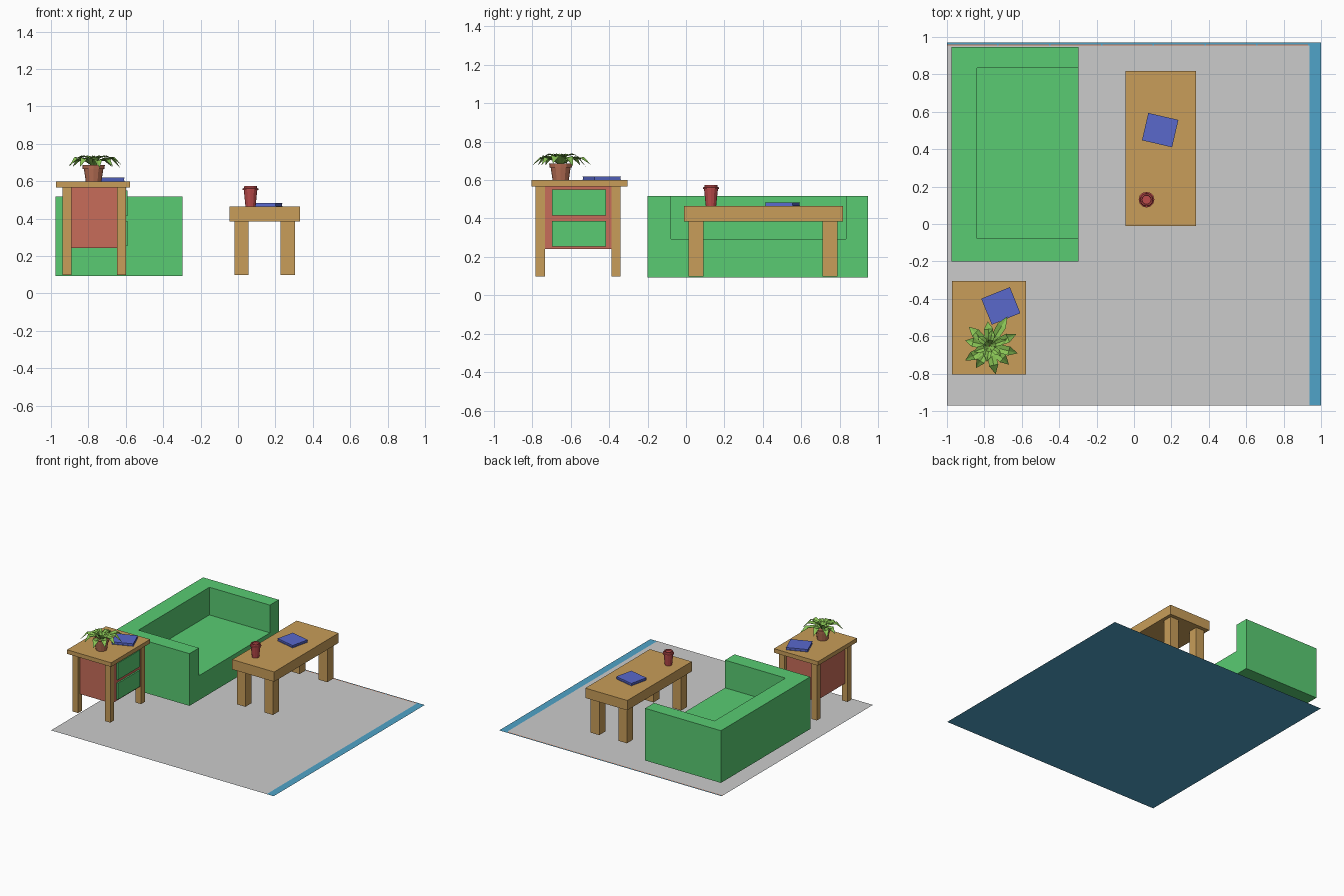
import bpy, bmesh, math, random
from mathutils import Matrix, Vector

if "Cube" in bpy.data.objects:
    bpy.data.objects.remove(bpy.data.objects["Cube"])

random.seed(4)


def material(name, rgb):
    m = bpy.data.materials.new(name)
    m.diffuse_color = (*rgb, 1)
    m.use_nodes = True
    m.node_tree.nodes["Principled BSDF"].inputs["Base Color"].default_value = m.diffuse_color
    return m


GREEN = material("fabric_green", (0.10, 0.60, 0.17))
WOOD = material("wood", (0.58, 0.34, 0.10))
RED = material("red", (0.57, 0.15, 0.10))
CUP = material("cup_red", (0.50, 0.07, 0.07))
BLUE = material("book_blue", (0.10, 0.14, 0.60))
LEAF = material("leaf", (0.25, 0.55, 0.09))
CLAY = material("clay", (0.48, 0.16, 0.09))
TILE = material("tile", (0.57, 0.18, 0.09))
BASE = material("base_blue", (0.08, 0.37, 0.58))


def finish(name, bm, mat=None):
    me = bpy.data.meshes.new(name)
    bm.to_mesh(me)
    bm.free()
    ob = bpy.data.objects.new(name, me)
    bpy.context.collection.objects.link(ob)
    if mat:
        me.materials.append(mat)
    return ob


def box(name, x, y, z, mat):
    bm = bmesh.new()
    bmesh.ops.create_cube(bm, size=1)
    for v in bm.verts:
        v.co = [r[0] if c < 0 else r[1] for c, r in zip(v.co, (x, y, z))]
    return finish(name, bm, mat)


def rect(bm, x0, x1, y0, y1, z):
    bm.faces.new([bm.verts.new(p) for p in
                  ((x0, y0, z), (x1, y0, z), (x1, y1, z), (x0, y1, z))])


def lathe(name, profile, sides, loc, mat):
    bm = bmesh.new()
    rings = [[bm.verts.new((r * math.cos(2 * math.pi * i / sides),
                            r * math.sin(2 * math.pi * i / sides), z))
              for i in range(sides)] for r, z in profile]
    for a, b in zip(rings, rings[1:]):
        for i in range(sides):
            j = (i + 1) % sides
            bm.faces.new((a[i], a[j], b[j], b[i]))
    bm.faces.new(rings[0][::-1])
    bm.faces.new(rings[-1])
    ob = finish(name, bm, mat)
    ob.location = loc
    return ob


def table(name, x, y, z, thick, leg, legs_x, legs_y):
    box(name + "_top", x, y, (z - thick, z), WOOD)
    for i, lx in enumerate(legs_x):
        for j, ly in enumerate(legs_y):
            box(f"{name}_leg_{i}{j}", (lx, lx + leg), (ly, ly + leg),
                (0.098, z - thick), WOOD)


def book(name, loc, angle):
    bm = bmesh.new()
    # two covers with a slightly inset page block
    for w, d, z0, z1 in ((0.165, 0.15, 0, 0.004), (0.16, 0.145, 0.004, 0.016),
                         (0.165, 0.15, 0.016, 0.02)):
        bmesh.ops.create_cube(bm, size=1, matrix=Matrix.Translation((0, 0, (z0 + z1) / 2))
                              @ Matrix.Diagonal((w, d, z1 - z0, 1)))
    ob = finish(name, bm, BLUE)
    ob.location = loc
    ob.rotation_euler.z = math.radians(angle)


# Floor: base sheet, tiles, thin rug layer
bm = bmesh.new()
rect(bm, -1, 1, -0.97, 0.97, 0)
finish("floor_base", bm, BASE)
bm = bmesh.new()
rows, cols = 10, 7
for r in range(rows):
    for c in range(cols):
        w, h = 1.938 / cols, 1.935 / rows
        x, y = -1 + c * w, -0.97 + r * h
        rect(bm, x, x + w - 0.008, y, y + h - 0.004, 0.0006)
finish("floor_tiles", bm, TILE)
bm = bmesh.new()
rect(bm, -1, 0.938, -0.97, 0.955, 0.0008)
finish("floor_rug", bm)

# Sofa: one solid with the seat well stepped in
box("sofa_seat", (-0.84, -0.296), (-0.078, 0.833), (0.093, 0.292), GREEN)
box("sofa_back", (-0.977, -0.84), (-0.2, 0.947), (0.093, 0.517), GREEN)
box("sofa_front_arm", (-0.84, -0.296), (-0.2, -0.078), (0.093, 0.517), GREEN)
box("sofa_rear_arm", (-0.84, -0.296), (0.833, 0.947), (0.093, 0.517), GREEN)

# Coffee table
table("coffee_table", (-0.045, 0.332), (-0.01, 0.818), 0.464, 0.08, 0.077,
      (-0.02, 0.228), (0.014, 0.711))

# Side table with two drawers
table("side_table", (-0.973, -0.577), (-0.805, -0.305), 0.599, 0.033, 0.048,
      (-0.938, -0.648), (-0.782, -0.388))
for i, (z0, z1) in enumerate(((0.242, 0.403), (0.403, 0.566))):
    box(f"drawer_case_{i}", (-0.915, -0.603), (-0.755, -0.362), (z0, z1), RED)
    box(f"drawer_front_{i}", (-0.61, -0.591), (-0.698, -0.415),
        (z0 + 0.012, z1 - 0.016), GREEN)

# Books
book("coffee_table_book", (0.14, 0.502, 0.464), -13)
book("side_table_book", (-0.712, -0.438, 0.599), 22)

# Cup with lid rim
lathe("cup", [(0.027, 0), (0.036, 0.088), (0.042, 0.088), (0.042, 0.097),
              (0.035, 0.099), (0.033, 0.111), (0.026, 0.111), (0.024, 0.102)],
      12, (0.067, 0.13, 0.464), CUP)

# Plant pot
plant = Vector((-0.772, -0.652, 0.599))
lathe("plant_pot", [(0.042, 0), (0.052, 0.066), (0.058, 0.066), (0.06, 0.088),
                    (0.05, 0.088), (0.048, 0.076)], 12, plant, CLAY)

# Leaves: folded, arching blades in an outer and an inner ring
bm = bmesh.new()


def leaf(angle, length, rise, droop, width):
    rot = Matrix.Translation(plant) @ Matrix.Rotation(angle, 4, 'Z')
    rows = []
    for t, w, h in ((0.04, 0.15, 0.08), (0.35, 0.85, 0.08 + rise * 0.85),
                    (0.68, 1, 0.08 + rise), (1, 0, 0.08 + rise - droop)):
        rows.append([bm.verts.new(rot @ Vector((length * t, s * w * width,
                     h + abs(s) * w * width * 0.35))) for s in (-1, 0, 1)])
    for a, b in zip(rows, rows[1:]):
        for k in (0, 1):
            bm.faces.new((a[k], b[k], b[k + 1], a[k + 1]))


for i in range(10):
    a = math.radians(62 + 36 * i) + random.uniform(-0.1, 0.1)
    leaf(a, 0.185 if i == 0 else random.uniform(0.13, 0.158),
         random.uniform(0.03, 0.045), random.uniform(0.02, 0.05), 0.025)
for i in range(6):
    leaf(math.radians(20 + 60 * i), random.uniform(0.075, 0.1), 0.052, 0.004, 0.018)
bmesh.ops.remove_doubles(bm, verts=bm.verts, dist=1e-5)
finish("plant_leaves", bm, LEAF)
